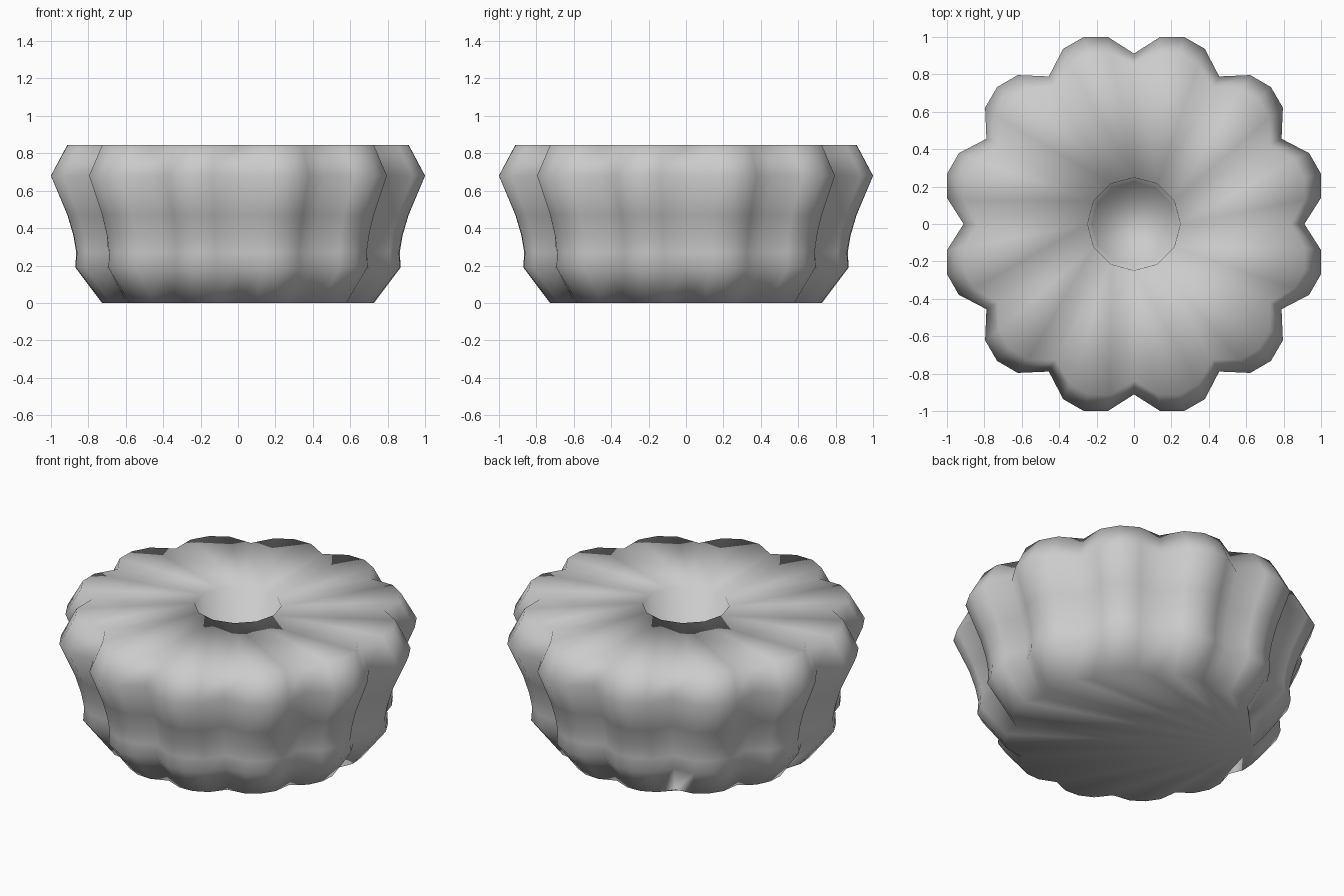
import bpy
import bmesh
from math import cos, sin, radians

if "Cube" in bpy.data.objects:
    bpy.data.objects.remove(bpy.data.objects["Cube"], do_unlink=True)

LOBES = 12
STEP = 360 / LOBES
# Points along one lobe: angle from its groove, and bulge from groove (0) to crest (1)
LOBE = [(0, 0), (8, 0.8), (15, 1), (22, 0.8)]
# Height, groove radius and crest radius of each ring
PROFILE = [
    (0, 0.686, 0.747),
    (0.19, 0.805, 0.897),
    (0.27, 0.803, 0.891),
    (0.36, 0.81, 0.908),
    (0.47, 0.837, 0.942),
    (0.68, 0.911, 1.035),
    (0.845, 0.838, 0.942),
]
# Height and radius of the round socket, from its mouth down
SOCKET = [(0.845, 0.248), (0.35, 0.225)]

bm = bmesh.new()


def vert(radius, angle, z):
    a = radians(angle)
    return bm.verts.new((radius * cos(a), radius * sin(a), z))


def scalloped_ring(z, groove, crest):
    return [vert(groove + (crest - groove) * bulge, k * STEP + angle, z)
            for k in range(LOBES) for angle, bulge in LOBE]


def bridge(lower, upper):
    n = len(lower)
    for i in range(n):
        j = (i + 1) % n
        bm.faces.new((lower[i], lower[j], upper[j], upper[i]))


# Scalloped outer wall
rings = [scalloped_ring(*row) for row in PROFILE]
for lower, upper in zip(rings, rings[1:]):
    bridge(lower, upper)

# Flat base, fanned from one groove
base, count = rings[0], len(rings[0])
start = 5 * len(LOBE)
for i in range(1, count - 1):
    bm.faces.new((base[start], base[(start + i + 1) % count],
                  base[(start + i) % count]))

# Round socket wall and floor
mouth, floor = [[vert(r, k * STEP, z) for k in range(LOBES)] for z, r in SOCKET]
bridge(mouth, floor)
bm.faces.new(floor)

# Flat top, one sector per lobe
rim, n = rings[-1], len(LOBE)
for k in range(LOBES):
    edge = [rim[(k * n + i) % count] for i in range(n + 1)]
    bm.faces.new([mouth[(k + 1) % LOBES], mouth[k]] + edge)

bmesh.ops.recalc_face_normals(bm, faces=bm.faces)
for face in bm.faces:
    face.smooth = True

mesh = bpy.data.meshes.new("scalloped_holder")
bm.to_mesh(mesh)
bm.free()
holder = bpy.data.objects.new("scalloped_holder", mesh)
bpy.context.collection.objects.link(holder)

# Plain grey material
grey = bpy.data.materials.new("plain_grey")
grey.use_nodes = True
colour = (0.6, 0.6, 0.6, 1)
grey.diffuse_color = colour
grey.node_tree.nodes["Principled BSDF"].inputs["Base Color"].default_value = colour
mesh.materials.append(grey)
